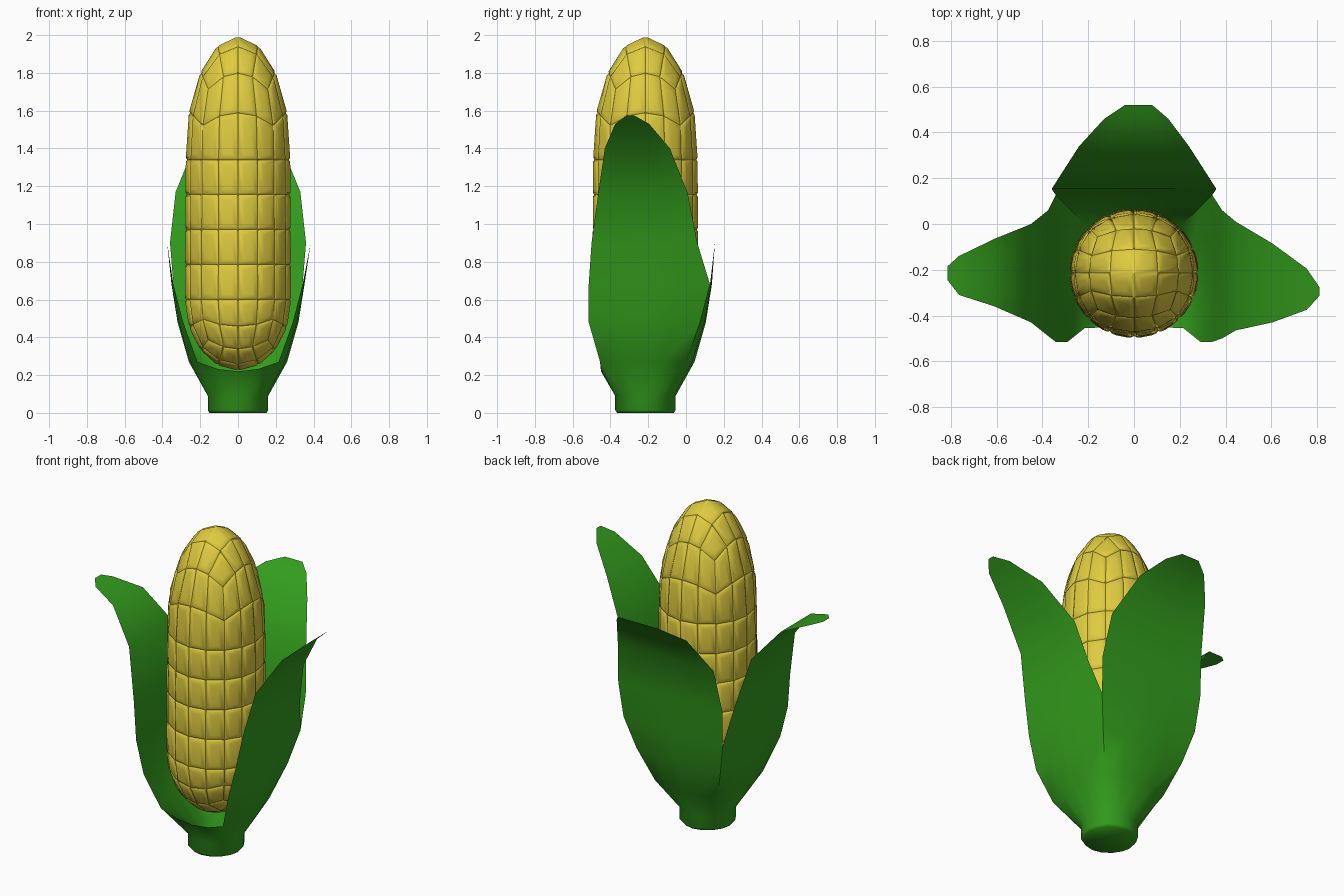
import bpy, bmesh, math
from mathutils import Vector

if "Cube" in bpy.data.objects:
    bpy.data.objects.remove(bpy.data.objects["Cube"])

CY = -0.215  # the ear's axis sits forward of the origin


def finish(bm, name, color, angle):
    mesh = bpy.data.meshes.new(name)
    bm.to_mesh(mesh)
    bm.free()
    ob = bpy.data.objects.new(name, mesh)
    bpy.context.collection.objects.link(ob)
    mat = bpy.data.materials.new(name + "_color")
    mat.diffuse_color = color
    mat.use_nodes = True
    mat.node_tree.nodes["Principled BSDF"].inputs["Base Color"].default_value = mat.diffuse_color
    mesh.materials.append(mat)
    bpy.ops.object.select_all(action='DESELECT')
    bpy.context.view_layer.objects.active = ob
    ob.select_set(True)
    bpy.ops.object.shade_smooth_by_angle(angle=math.radians(angle))
    return ob


# Cob: a cube-sphere stretched into an ear, each face puffed into a kernel
bm = bmesh.new()
bmesh.ops.create_cube(bm, size=2)
bmesh.ops.subdivide_edges(bm, edges=bm.edges[:], cuts=3, use_grid_fill=True)
R = 0.274
for v in bm.verts:
    d = Vector([math.tan(c * math.pi / 4) for c in v.co]).normalized()
    z = 1.34 + 0.648 * d.z if d.z > 1e-4 else 0.6 + 0.37 * d.z
    v.co = (d.x * R, d.y * R, z)
for z in (0.785, 0.97, 1.155, 1.34):
    geom = bm.verts[:] + bm.edges[:] + bm.faces[:]
    bmesh.ops.bisect_plane(bm, geom=geom, plane_co=(0, 0, z), plane_no=(0, 0, 1))
for v in bm.verts:
    if 0.59 < v.co.z < 1.35:
        s = (R - 0.006 * (v.co.z - 0.6)) / math.hypot(v.co.x, v.co.y)
        v.co.x *= s
        v.co.y *= s
    v.co.y += CY
bmesh.ops.recalc_face_normals(bm, faces=bm.faces[:])
kernels = bm.faces[:]
bmesh.ops.inset_individual(bm, faces=kernels, thickness=0.010, depth=0.009, use_even_offset=True)
bmesh.ops.inset_individual(bm, faces=kernels, thickness=0.020, depth=0.004, use_even_offset=True)
finish(bm, "corn_cob", (0.74, 0.60, 0.05, 1), 50)

# Husk rows: height, distance out, left edge, right edge, roundness, dip
cup = [(0, 0.15, -0.105, 0.105, 0.045), (0.015, 0.16, -0.115, 0.115, 0.045),
       (0.09, 0.16, -0.115, 0.115, 0.045)]
side = cup + [(0.27, 0.26, -0.24, 0.215, 0.045), (0.48, 0.32, -0.30, 0.29, 0.03),
              (0.68, 0.352, -0.30, 0.342, 0.01)]
right = side + [(0.9, 0.385, -0.285, 0.275, 0), (1.16, 0.445, -0.25, 0.225, 0),
                (1.4, 0.605, -0.215, 0.13, 0), (1.53, 0.755, -0.16, 0.02, 0),
                (1.575, 0.81, -0.10, -0.06, 0)]
left = side + [(0.9, 0.375, -0.275, 0.275, 0), (1.2, 0.45, -0.215, 0.215, 0),
               (1.39, 0.61, -0.145, 0.15, 0), (1.445, 0.765, -0.095, 0.075, 0),
               (1.46, 0.815, -0.03, 0.03, 0)]
back = cup + [(0.27, 0.26, -0.215, 0.215, 0.045), (0.48, 0.32, -0.29, 0.29, 0.03),
              (0.68, 0.352, -0.342, 0.342, 0.01), (0.9, 0.368, -0.36, 0.36, 0),
              (1.17, 0.415, -0.33, 0.33, 0), (1.39, 0.555, -0.24, 0.24, 0),
              (1.48, 0.675, -0.13, 0.15, 0), (1.51, 0.735, -0.04, 0.08, 0)]
front = cup + [(0.22, 0.235, -0.215, 0.215, -0.005)]

bm = bmesh.new()
N = 4


def leaf(rows, place, flip, dip=0):
    grid = []
    for i, (z, out, a, b, c) in enumerate(rows):
        line = []
        for k in range(N + 1):
            t = 2 * k / N - 1
            lat = a + (b - a) * k / N
            zz = z + (dip * t * t if i == len(rows) - 1 else 0)
            x, y = place(out - c * t * t, lat)
            line.append(bm.verts.new((x, y + CY, zz)))
        grid.append(line)
    for r0, r1 in zip(grid, grid[1:]):
        for k in range(N):
            q = [r0[k], r0[k + 1], r1[k + 1], r1[k]]
            bm.faces.new(q[::-1] if flip else q)


leaf(right, lambda o, l: (o, l), False)
leaf(left, lambda o, l: (-o, l), True)
leaf(back, lambda o, l: (l, o), True)
leaf(front, lambda o, l: (l, -o), False, dip=0.05)

# Weld the four walls into one cup and close the stalk underneath
bmesh.ops.remove_doubles(bm, verts=bm.verts[:], dist=0.003)
rim = [e for e in bm.edges if e.is_boundary and all(v.co.z < 0.001 for v in e.verts)]
bmesh.ops.holes_fill(bm, edges=rim, sides=0)
finish(bm, "husk", (0.033, 0.34, 0.012, 1), 60)
